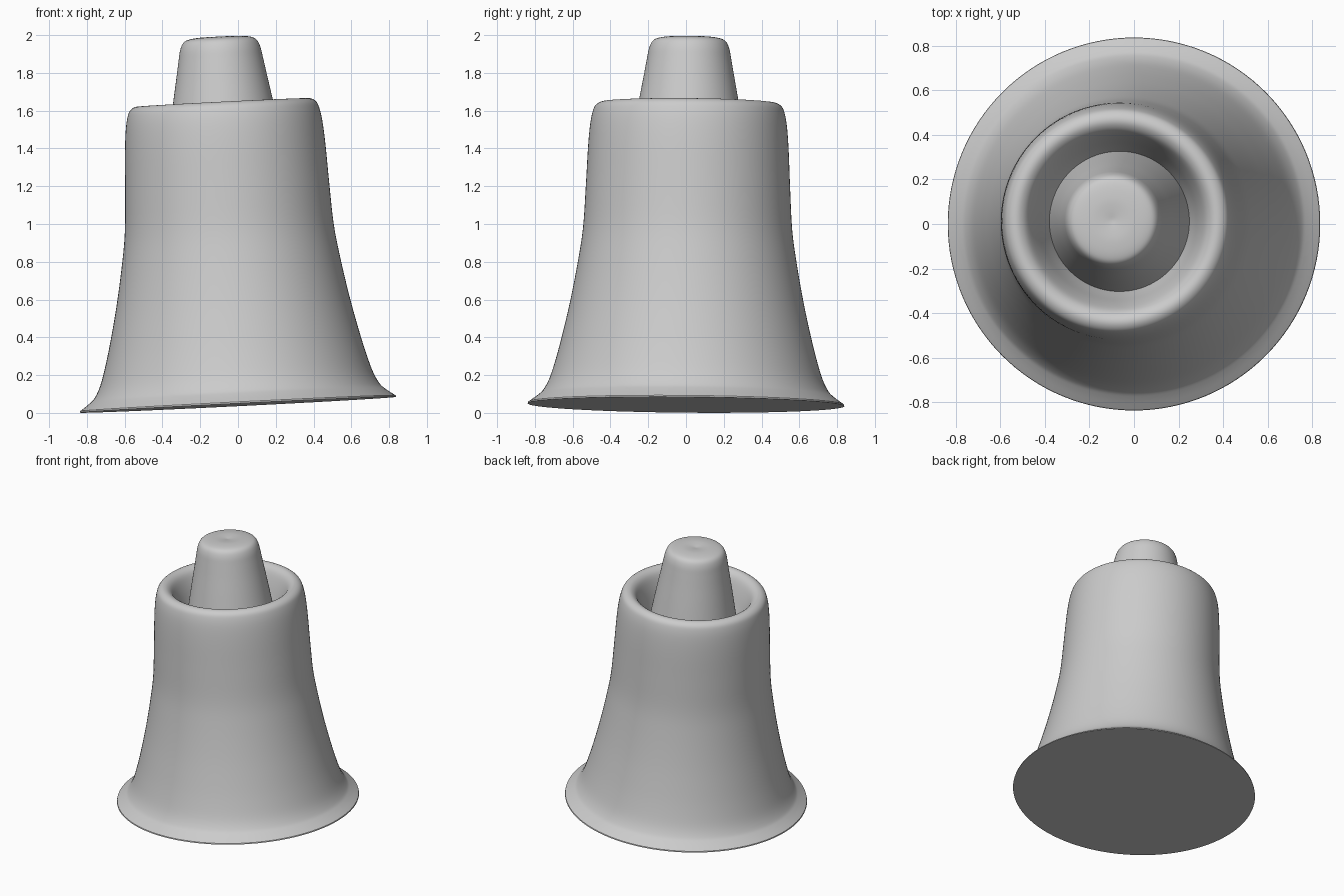
import bpy, bmesh, math
from mathutils import Vector, Matrix

if "Cube" in bpy.data.objects:
    bpy.data.objects.remove(bpy.data.objects["Cube"])

SEG = 128
# slightly tilted axis shared by both parts
AXIS = Vector((-0.050, 0.009, 1)).normalized()
TILT = Matrix.Translation((0, 0, 0.043)) @ Vector((0, 0, 1)).rotation_difference(AXIS).to_matrix().to_4x4()


def smooth_curve(pts, steps=4):
    """Catmull-Rom curve through (radius, height) points."""
    p = [Vector(q) for q in pts]
    p = [2 * p[0] - p[1]] + p + [2 * p[-1] - p[-2]]
    out = []
    for a, b, c, d in zip(p, p[1:], p[2:], p[3:]):
        for i in range(steps):
            t = i / steps
            out.append(0.5 * (2 * b + (c - a) * t + (2 * a - 5 * b + 4 * c - d) * t * t
                              + (3 * b - a - 3 * c + d) * t ** 3))
    out.append(p[-2])
    return out


def revolve(name, profile, cap_start=False, cap_end=False):
    bm = bmesh.new()
    rings = []
    for r, h in profile:
        rings.append([bm.verts.new((r * math.cos(2 * math.pi * k / SEG),
                                    r * math.sin(2 * math.pi * k / SEG), h)) for k in range(SEG)])
    for lo, hi in zip(rings, rings[1:]):
        for k in range(SEG):
            n = (k + 1) % SEG
            bm.faces.new((lo[k], lo[n], hi[n], hi[k]))
    if cap_start:
        bm.faces.new(rings[0][::-1])
    if cap_end:
        bm.faces.new(rings[-1])
    bm.transform(TILT)
    mesh = bpy.data.meshes.new(name)
    bm.to_mesh(mesh)
    bm.free()
    ob = bpy.data.objects.new(name, mesh)
    bpy.context.collection.objects.link(ob)
    bpy.ops.object.select_all(action='DESELECT')
    ob.select_set(True)
    bpy.context.view_layer.objects.active = ob
    bpy.ops.object.shade_smooth_by_angle(angle=math.radians(40))
    return ob


# flared bell body: closed base, thin lip, rounded rim, sloping inner wall of the groove
body = [(0.836, 0.008), (0.785, 0.045), (0.755, 0.075), (0.722, 0.14), (0.688, 0.25),
        (0.655, 0.38), (0.617, 0.55), (0.580, 0.75), (0.554, 0.93), (0.541, 1.15),
        (0.531, 1.36), (0.521, 1.48), (0.508, 1.55), (0.492, 1.585), (0.462, 1.602),
        (0.430, 1.596), (0.400, 1.565), (0.370, 1.49), (0.340, 1.39), (0.310, 1.30)]
revolve("bell_body", [Vector((0.838, 0))] + smooth_curve(body), cap_start=True)

# tapered crown rising out of the groove, with a faint dimple on top
crown = [(0.326, 1.25), (0.315, 1.315), (0.290, 1.46), (0.263, 1.615), (0.240, 1.74),
         (0.224, 1.83), (0.212, 1.89), (0.193, 1.928), (0.160, 1.944), (0.100, 1.951),
         (0.050, 1.949), (0.004, 1.943)]
revolve("crown", smooth_curve(crown), cap_end=True)
